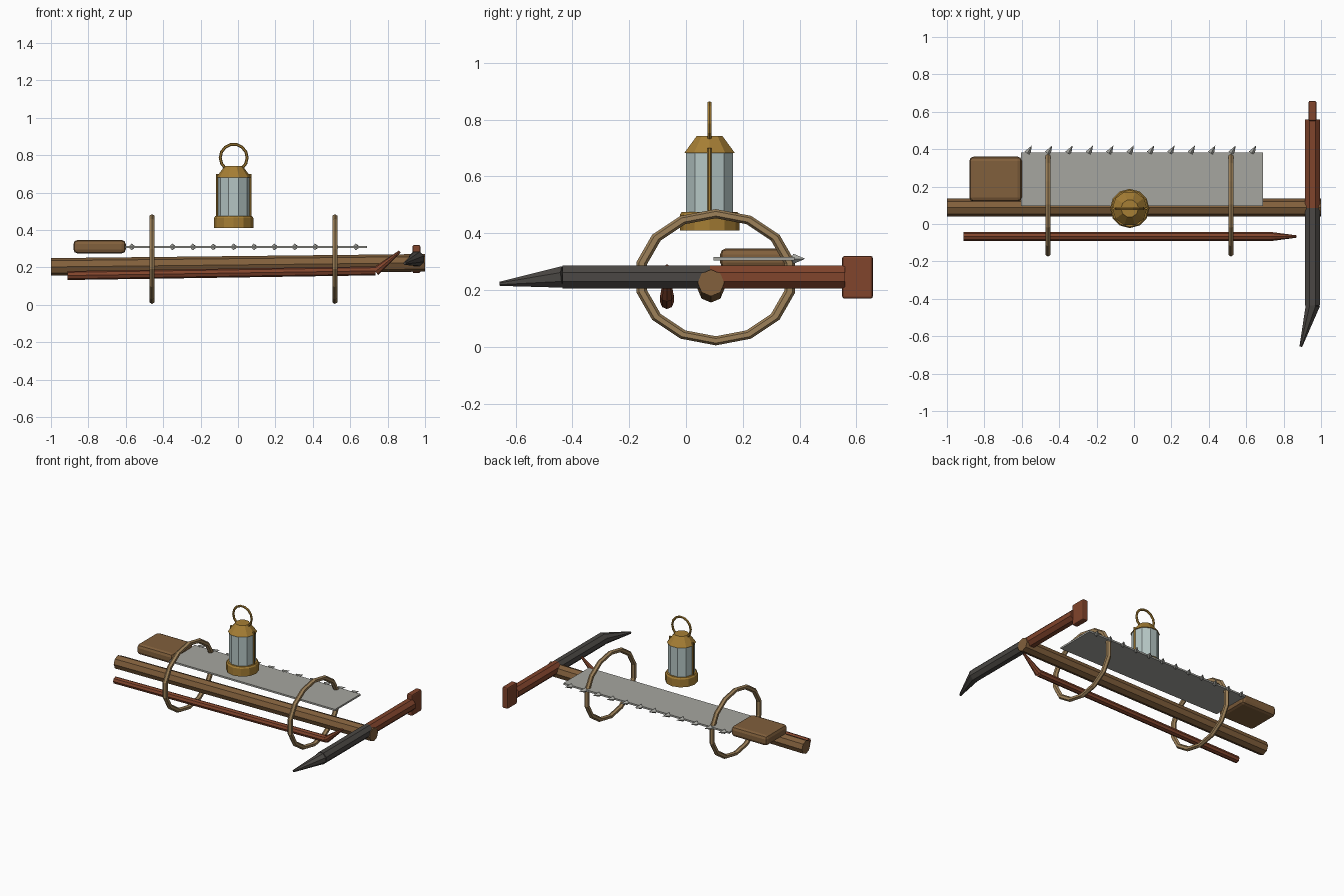
import bpy, bmesh, math
from mathutils import Vector, Matrix

if "Cube" in bpy.data.objects:
    bpy.data.objects.remove(bpy.data.objects["Cube"])


def material(name, rgb):
    m = bpy.data.materials.new(name)
    m.diffuse_color = (*rgb, 1)
    m.use_nodes = True
    m.node_tree.nodes["Principled BSDF"].inputs["Base Color"].default_value = m.diffuse_color
    return m


WOOD = material("wood", (.22, .115, .045))
RUST = material("rust", (.22, .058, .025))
BRASS = material("brass", (.38, .21, .035))
ROPE = material("rope", (.34, .22, .10))
IRON = material("iron", (.07, .064, .058))
STEEL = material("steel", (.38, .38, .35))
GLASS = material("glass", (.46, .56, .55))


def finish(name, bm, mat):
    me = bpy.data.meshes.new(name)
    bm.to_mesh(me)
    bm.free()
    me.materials.append(mat)
    ob = bpy.data.objects.new(name, me)
    bpy.context.collection.objects.link(ob)
    return ob


def rod(name, a, b, r1, r2, sides, mat, phase=0.0):
    """Straight or tapered bar from point a to point b."""
    a, b = Vector(a), Vector(b)
    d = b - a
    bm = bmesh.new()
    bmesh.ops.create_cone(bm, cap_ends=True, segments=sides, radius1=r1,
                          radius2=r2, depth=d.length)
    rot = d.to_track_quat('Z', 'Y').to_matrix().to_4x4()
    bm.transform(Matrix.Translation((a + b) / 2) @ rot @ Matrix.Rotation(phase, 4, 'Z'))
    return finish(name, bm, mat)


def box(name, lo, hi, mat, bevel=0.0):
    lo, hi = Vector(lo), Vector(hi)
    bm = bmesh.new()
    bmesh.ops.create_cube(bm, size=1)
    bm.transform(Matrix.Translation((lo + hi) / 2) @ Matrix.Diagonal((*(hi - lo), 1)))
    if bevel:
        bmesh.ops.bevel(bm, geom=bm.edges[:], offset=bevel, segments=2,
                        profile=.5, affect='EDGES')
    return finish(name, bm, mat)


def ring(name, loc, rot, scale, major, minor, segs, mat):
    bpy.ops.mesh.primitive_torus_add(location=loc, rotation=rot, major_radius=major,
                                     minor_radius=minor, major_segments=segs,
                                     minor_segments=6)
    ob = bpy.context.object
    ob.name = name
    ob.scale = scale
    ob.data.materials.append(mat)
    return ob


# Pickaxe: long handle, iron spike half, rusty hammer half
rod("pick_handle", (-1, .088, .203), (1, .088, .225), .047, .047, 8, WOOD)
rod("pick_iron_arm", (.955, .085, .246), (.955, -.435, .246), .043, .043, 8, IRON, math.pi / 8)
rod("pick_spike", (.957, -.43, .246), (.892, -.655, .222), .041, .008, 8, IRON, math.pi / 8)
rod("pick_hammer_arm", (.955, .085, .246), (.955, .56, .246), .043, .043, 8, RUST, math.pi / 8)
box("pick_hammer_cap", (.933, .55, .17), (.975, .658, .32), RUST, .008)

# Crowbar with bent, tapering claw
rod("crowbar", (-.912, -.067, .157), (.735, -.067, .182), .024, .024, 8, RUST)
rod("crowbar_claw", (.735, -.067, .178), (.865, -.067, .285), .024, .007, 8, RUST)

# Saw blade, grip and raked teeth
box("saw_blade", (-.605, .097, .304), (.69, .382, .316), STEEL)
box("saw_grip", (-.88, .12, .275), (-.6, .36, .347), WOOD, .022)
for i in range(12):
    x = -.57 + .109 * i
    rod(f"saw_tooth_{i + 1}", (x, .378, .31), (x + .024, .42, .31), .018, 0, 4, STEEL)

# Two oval rope bindings around the bundle
for i, x in enumerate((-.46, .518)):
    ring(f"binding_{i + 1}", (x, .105, .245), (0, math.pi / 2, 0),
         (.895, 1.07, .9), .25, .018, 14, ROPE)

# Lantern
LX, LY = -.023, .083
Q = math.pi / 2


def stack(name, z0, z1, r1, r2, mat, sides=10):
    return rod(name, (LX, LY, z0), (LX, LY, z1), r1, r2, sides, mat, Q)


stack("lantern_base", .41, .465, .105, .105, BRASS, 12)
stack("lantern_base_rim", .465, .475, .105, .098, BRASS, 12)
stack("lantern_glass", .475, .685, .087, .087, GLASS)
stack("lantern_roof", .682, .743, .094, .047, BRASS)
for s in (-1, 1):
    rod(f"lantern_post_{'left' if s < 0 else 'right'}", (LX + s * .088, LY, .47),
        (LX + s * .088, LY, .7), .007, .007, 6, BRASS)
ring("lantern_handle", (LX, LY, .787), (Q, 0, 0), (1, 1, 1), .072, .008, 14, BRASS)
